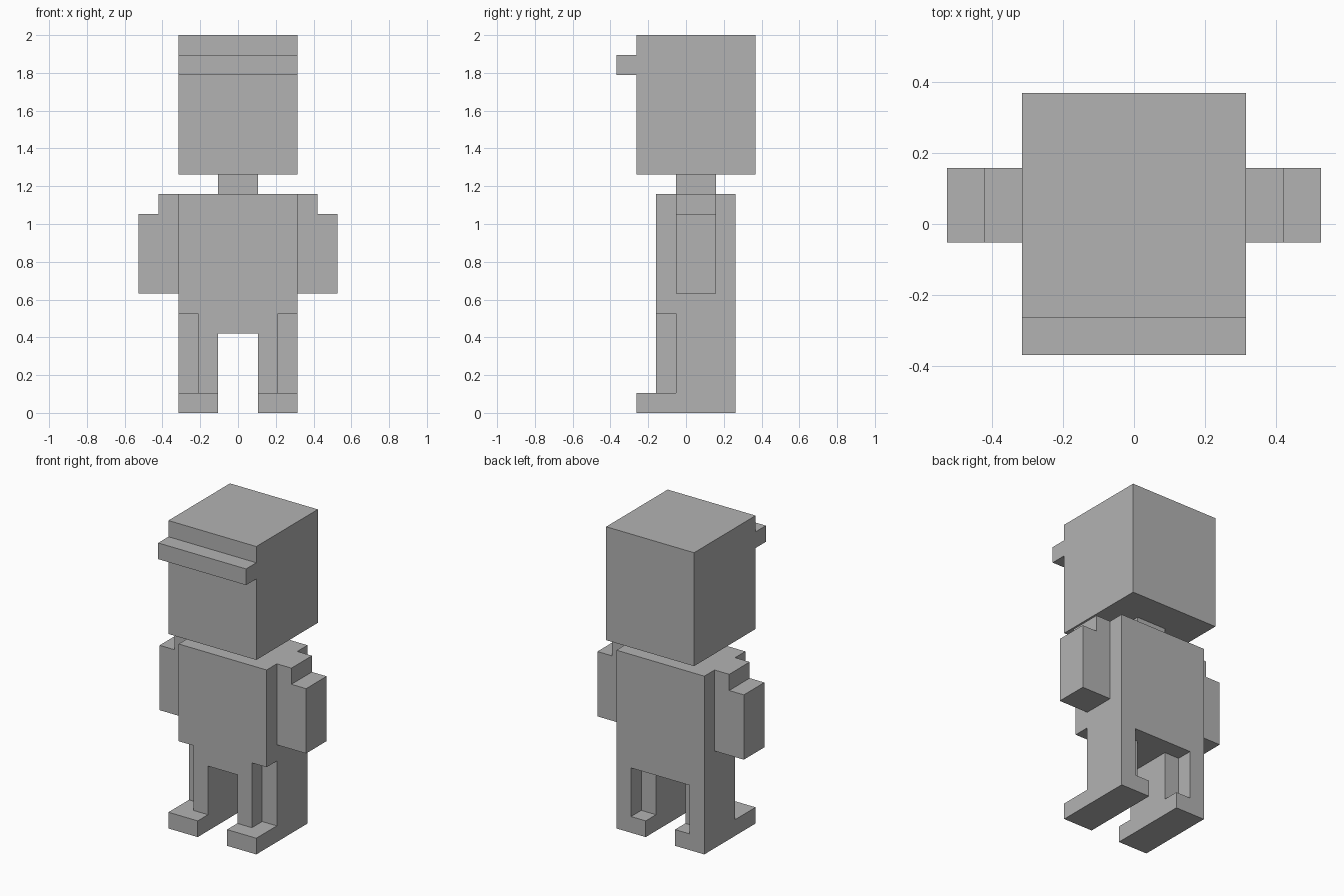
import bpy
import bmesh
from mathutils import Vector

cube = bpy.data.objects.get("Cube")
if cube:
    bpy.data.objects.remove(cube, do_unlink=True)

U = 2 / 19  # one block

grey = bpy.data.materials.new("plain grey")
grey.use_nodes = True
COLOUR = (0.45, 0.45, 0.45, 1)
grey.diffuse_color = COLOUR
grey.node_tree.nodes["Principled BSDF"].inputs["Base Color"].default_value = COLOUR


def prism(name, profile, axis, low, high, mirror=False):
    """Extrude a flat outline (in blocks) along an axis, optionally mirrored in x."""
    def place(a, b):
        co = {"x": (low, a, b), "y": (a, low, b), "z": (a, b, low)}[axis]
        return Vector(co) * U

    bm = bmesh.new()
    face = bm.faces.new([bm.verts.new(place(a, b)) for a, b in profile])
    result = bmesh.ops.extrude_face_region(bm, geom=[face])
    step = Vector([(high - low) * U if c == axis else 0 for c in "xyz"])
    moved = [g for g in result["geom"] if isinstance(g, bmesh.types.BMVert)]
    bmesh.ops.translate(bm, verts=moved, vec=step)
    if mirror:
        bmesh.ops.scale(bm, verts=bm.verts, vec=(-1, 1, 1))
    bmesh.ops.recalc_face_normals(bm, faces=bm.faces)
    mesh = bpy.data.meshes.new(name)
    bm.to_mesh(mesh)
    bm.free()
    mesh.materials.append(grey)
    obj = bpy.data.objects.new(name, mesh)
    bpy.context.collection.objects.link(obj)
    return obj


def rect(a0, b0, a1, b1):
    return [(a0, b0), (a1, b0), (a1, b1), (a0, b1)]


# Head with cap brim, as a side outline
head = [(-2.5, 12), (3.5, 12), (3.5, 19), (-2.5, 19),
        (-2.5, 18), (-3.5, 18), (-3.5, 17), (-2.5, 17)]
prism("head", head, "x", -3, 3)

# Neck and torso
prism("neck", rect(-1, -0.5, 1, 1.5), "z", 11, 12)
prism("torso", rect(-3, -1.5, 3, 2.5), "z", 5, 11)

# Pelvis, cut back at the front outer corners
pelvis = [(-3, 2.5), (-3, -0.5), (-2, -0.5), (-2, -1.5),
          (2, -1.5), (2, -0.5), (3, -0.5), (3, 2.5)]
prism("pelvis", pelvis, "z", 4, 5)

# Stepped arms, staggered legs and long feet on both sides
arm = [(3, 6), (5, 6), (5, 10), (4, 10), (4, 11), (3, 11)]
leg = [(1, -1.5), (2, -1.5), (2, -0.5), (3, -0.5),
       (3, 2.5), (2, 2.5), (2, 1.5), (1, 1.5)]
for side, mirror in (("left", False), ("right", True)):
    prism(side + "_arm", arm, "y", -0.5, 1.5, mirror)
    prism(side + "_leg", leg, "z", 1, 4, mirror)
    prism(side + "_foot", rect(1, -2.5, 3, 2.5), "z", 0, 1, mirror)
